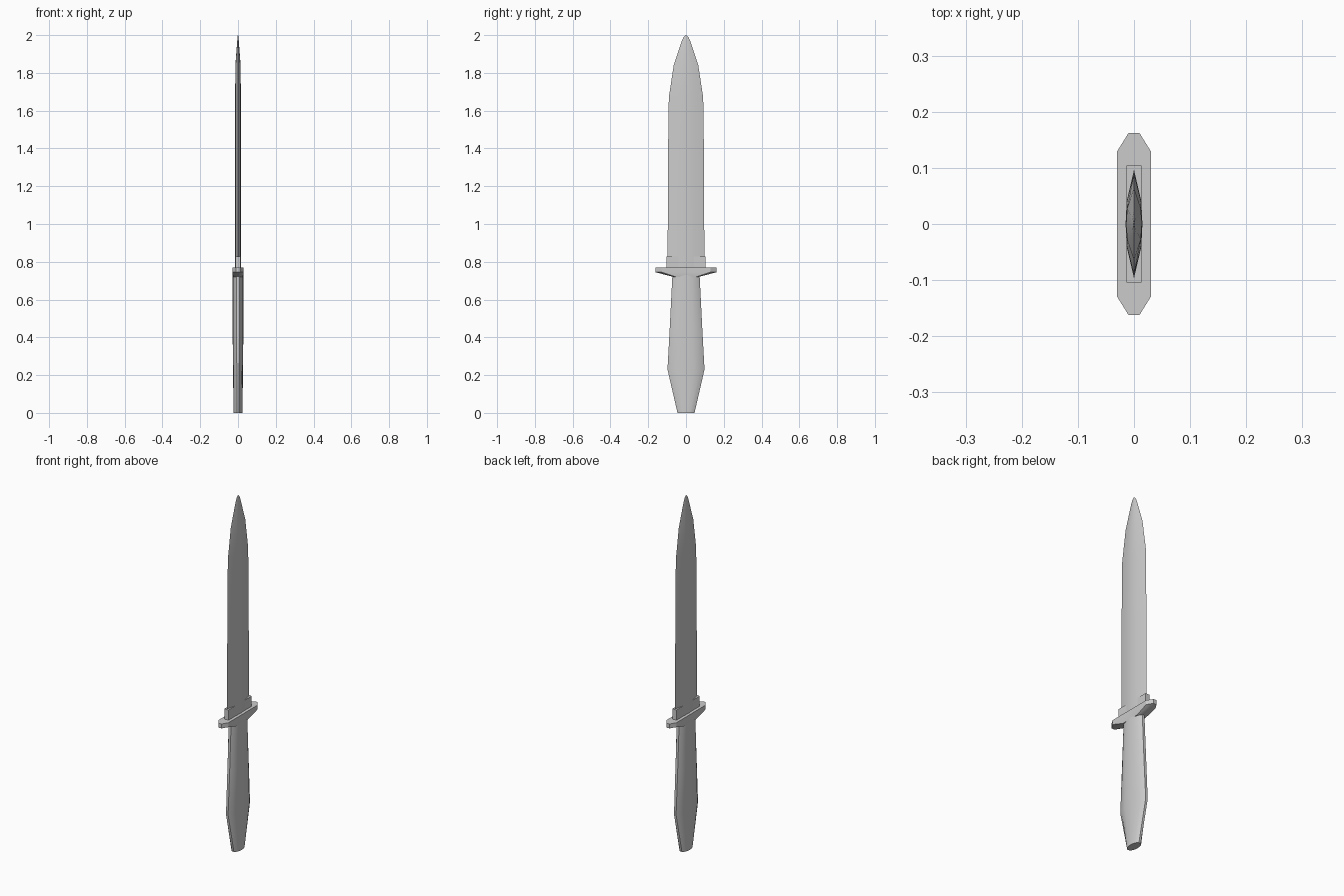
import bpy
import bmesh
import math

default = bpy.data.objects.get("Cube")
if default:
    bpy.data.objects.remove(default, do_unlink=True)

grey = bpy.data.materials.new("plain_grey")
grey.use_nodes = True
grey.diffuse_color = (0.6, 0.6, 0.6, 1)
grey.node_tree.nodes["Principled BSDF"].inputs["Base Color"].default_value = (0.6, 0.6, 0.6, 1)


def full_section(quarter):
    """Mirror a quarter outline (from +x axis to +y) into a closed ring."""
    ring = list(quarter)
    ring += [(-x, y) for x, y in reversed(quarter)]
    ring += [(-x, -y) for x, y in quarter]
    ring += [(x, -y) for x, y in reversed(quarter)]
    return list(dict.fromkeys((x + 0.0, y + 0.0) for x, y in ring))


def loft(name, quarter, levels, angle):
    """Skin a section through levels of (z, half thickness, half width)."""
    section = full_section(quarter)
    bm = bmesh.new()
    rings = [[bm.verts.new((x * hx, y * hy, z)) for x, y in section]
             for z, hx, hy in levels]
    n = len(section)
    for low, high in zip(rings, rings[1:]):
        for i in range(n):
            j = (i + 1) % n
            bm.faces.new((low[i], low[j], high[j], high[i]))
    bm.faces.new(rings[0][::-1])
    bm.faces.new(rings[-1])
    bmesh.ops.recalc_face_normals(bm, faces=bm.faces)
    mesh = bpy.data.meshes.new(name)
    bm.to_mesh(mesh)
    bm.free()
    mesh.materials.append(grey)
    obj = bpy.data.objects.new(name, mesh)
    bpy.context.collection.objects.link(obj)
    bpy.ops.object.select_all(action="DESELECT")
    obj.select_set(True)
    bpy.context.view_layer.objects.active = obj
    bpy.ops.object.shade_smooth_by_angle(angle=math.radians(angle))
    return obj


# Handle: flattened rounded grip, widest near the pommel
loft("handle", [(1, 0), (0.94, 0.42), (0.68, 0.78), (0.25, 1)],
     [(0, 0.024, 0.045), (0.23, 0.026, 0.098),
      (0.45, 0.029, 0.086), (0.73, 0.028, 0.072)], 50)

# Guard: long chamfered plate with a tapered underside
loft("guard", [(1, 0.8), (0.33, 1)],
     [(0.72, 0.026, 0.068), (0.745, 0.03, 0.162), (0.77, 0.03, 0.162)], 20)

# Collar: thin block seating the blade
loft("collar", [(1, 1)], [(0.765, 0.013, 0.104), (0.828, 0.013, 0.104)], 20)

# Blade: double-edged, tapering to a spear point
loft("blade", [(1, 0), (0.87, 0.42), (0, 1)],
     [(0.765, 0.015, 0.097), (1.3, 0.015, 0.096), (1.67, 0.015, 0.091),
      (1.84, 0.014, 0.065), (1.97, 0.004, 0.022), (1.99, 0.002, 0.013),
      (2.0, 0.001, 0.003)], 30)
